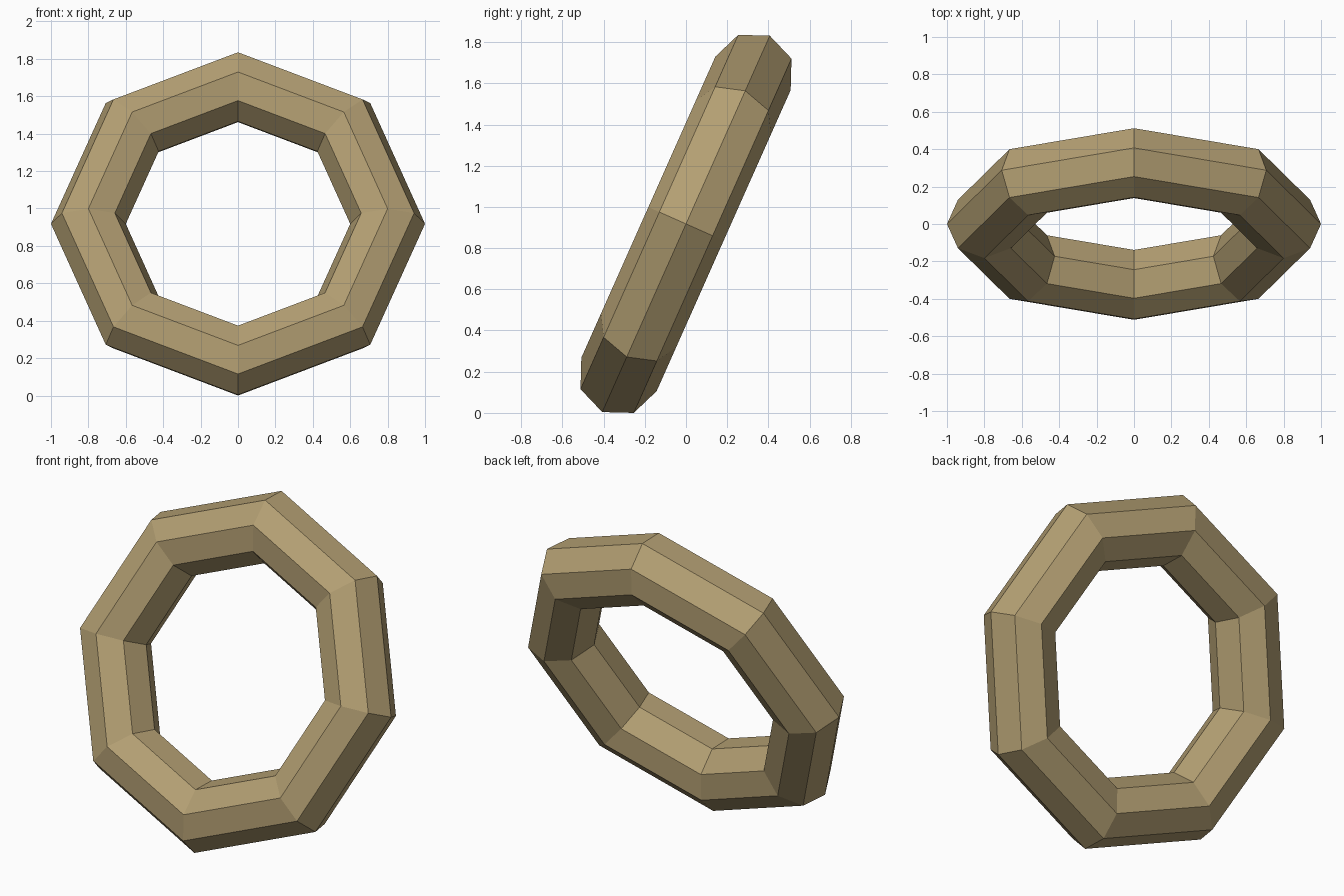
import bpy
import math

if "Cube" in bpy.data.objects:
    bpy.data.objects.remove(bpy.data.objects["Cube"])

TILT = math.radians(24)      # lean of the ring away from upright, top towards the back
MAJOR, MINOR = 0.8, 0.2

# Tan colour
tan = bpy.data.materials.new("tan")
tan.diffuse_color = (0.45, 0.345, 0.17, 1.0)
tan.use_nodes = True
tan.node_tree.nodes["Principled BSDF"].inputs["Base Color"].default_value = tan.diffuse_color

# Octagonal ring with an octagonal section, leaning back
bpy.ops.mesh.primitive_torus_add(
    major_segments=8, minor_segments=8,
    major_radius=MAJOR, minor_radius=MINOR,
    rotation=(math.pi / 2 - TILT, 0, 0))
ring = bpy.context.object
ring.name = "ring"
ring.data.materials.append(tan)
bpy.ops.object.transform_apply(location=False, rotation=True, scale=False)
bpy.ops.object.shade_flat()

# Stand it on the ground
ring.location.z = -min(v.co.z for v in ring.data.vertices)
